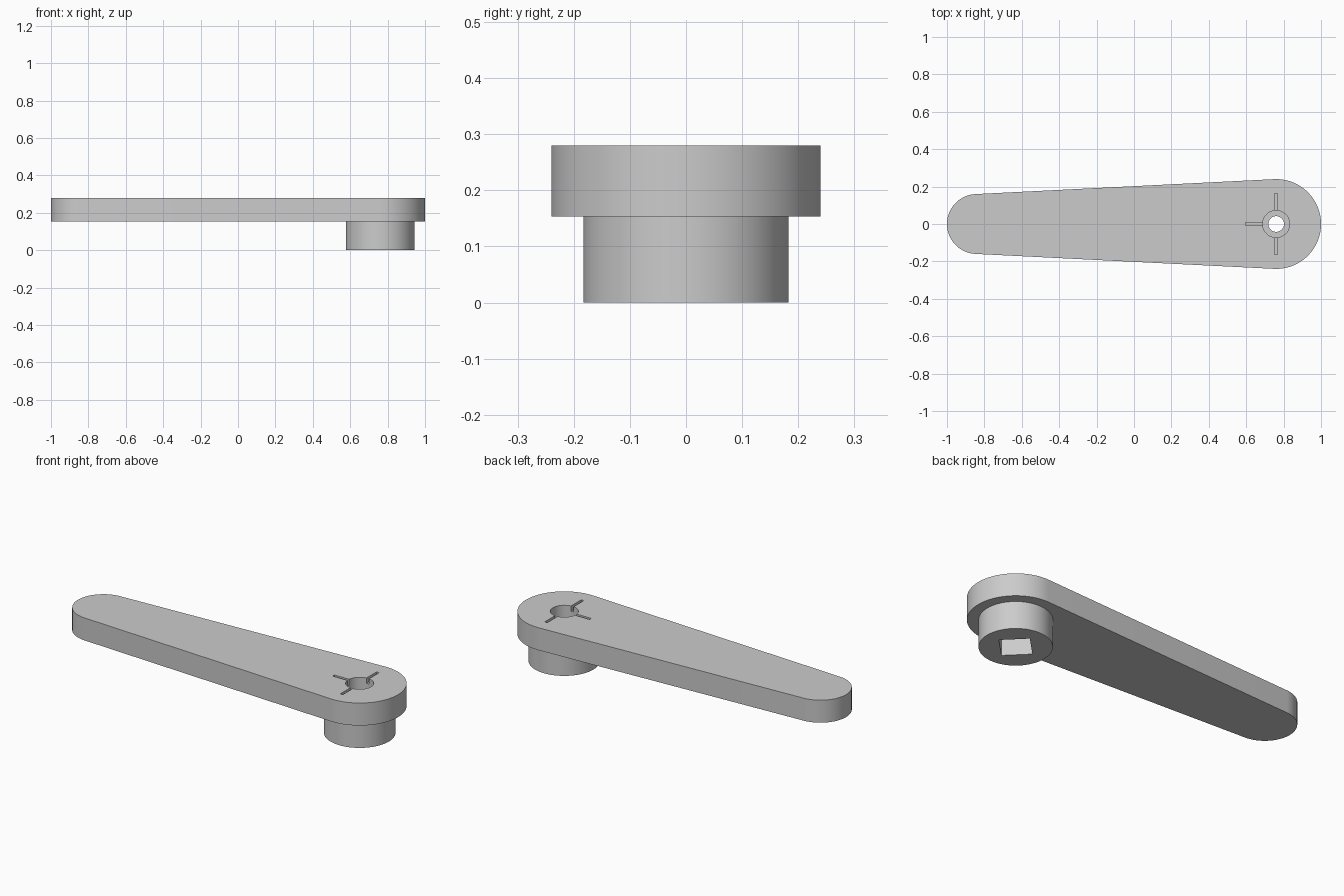
import bpy, bmesh, math
from mathutils import Matrix

cube = bpy.data.objects.get("Cube")
if cube:
    bpy.data.objects.remove(cube, do_unlink=True)

PIVOT = 0.76          # x of the hub axis
TIP = -0.84           # x of the rounded tip centre
BIG, SMALL = 0.24, 0.16
ARM_BOTTOM, TOP = 0.153, 0.28

grey = bpy.data.materials.new("plain grey")
grey.use_nodes = True
colour = (0.6, 0.6, 0.6, 1)
grey.diffuse_color = colour
grey.node_tree.nodes["Principled BSDF"].inputs["Base Color"].default_value = colour


def prism(name, outline, z0, z1):
    """Extrude a flat outline between two heights."""
    bm = bmesh.new()
    base = bm.faces.new([bm.verts.new((x, y, z0)) for x, y in outline])
    ext = bmesh.ops.extrude_face_region(bm, geom=[base])
    bmesh.ops.translate(bm, vec=(0, 0, z1 - z0),
                        verts=[v for v in ext["geom"] if isinstance(v, bmesh.types.BMVert)])
    bmesh.ops.recalc_face_normals(bm, faces=bm.faces)
    mesh = bpy.data.meshes.new(name)
    bm.to_mesh(mesh)
    bm.free()
    mesh.materials.append(grey)
    obj = bpy.data.objects.new(name, mesh)
    bpy.context.collection.objects.link(obj)
    return obj


def arc(cx, radius, start, end, steps):
    return [(cx + radius * math.cos(start + (end - start) * i / steps),
             radius * math.sin(start + (end - start) * i / steps))
            for i in range(steps + 1)]


def circle(radius, sides=64, start=0):
    return arc(PIVOT, radius, start, start + math.tau, sides)[:-1]


def combine(target, other, operation):
    """Apply a boolean and discard the helper."""
    mod = target.modifiers.new("join", "BOOLEAN")
    mod.operation, mod.solver, mod.object = operation, "EXACT", other
    bpy.context.view_layer.objects.active = target
    bpy.ops.object.modifier_apply(modifier=mod.name)
    bpy.data.objects.remove(other, do_unlink=True)


# Tapered arm: two end arcs joined by their common tangents
tangent = math.acos((SMALL - BIG) / (PIVOT - TIP))
outline = (arc(PIVOT, BIG, -tangent, tangent, 48)
           + arc(TIP, SMALL, tangent, math.tau - tangent, 40))
lever = prism("lever_handle", outline, ARM_BOTTOM, TOP)

# Round hub underneath
combine(lever, prism("hub", circle(0.183), 0, 0.2), "UNION")

# Screw hole with a wider recess above and a square drive socket below
combine(lever, prism("screw_hole", circle(0.042, 48), -0.1, 0.4), "DIFFERENCE")
combine(lever, prism("screw_recess", circle(0.072), 0.15, 0.4), "DIFFERENCE")
combine(lever, prism("drive_socket", circle(0.108, 4), -0.1, 0.11), "DIFFERENCE")

# Three marker grooves radiating from the recess
for quarter in (1, 2, 3):
    bar = [(0.06, -0.008), (0.163, -0.008), (0.163, 0.008), (0.06, 0.008)]
    groove = prism("groove", bar, 0.25, 0.4)
    groove.data.transform(Matrix.Translation((PIVOT, 0, 0))
                          @ Matrix.Rotation(quarter * math.pi / 2, 4, "Z"))
    combine(lever, groove, "DIFFERENCE")

# Smooth the round walls, keep the rims crisp
bpy.ops.object.select_all(action="DESELECT")
lever.select_set(True)
bpy.context.view_layer.objects.active = lever
bpy.ops.object.shade_smooth_by_angle(angle=math.radians(30))
